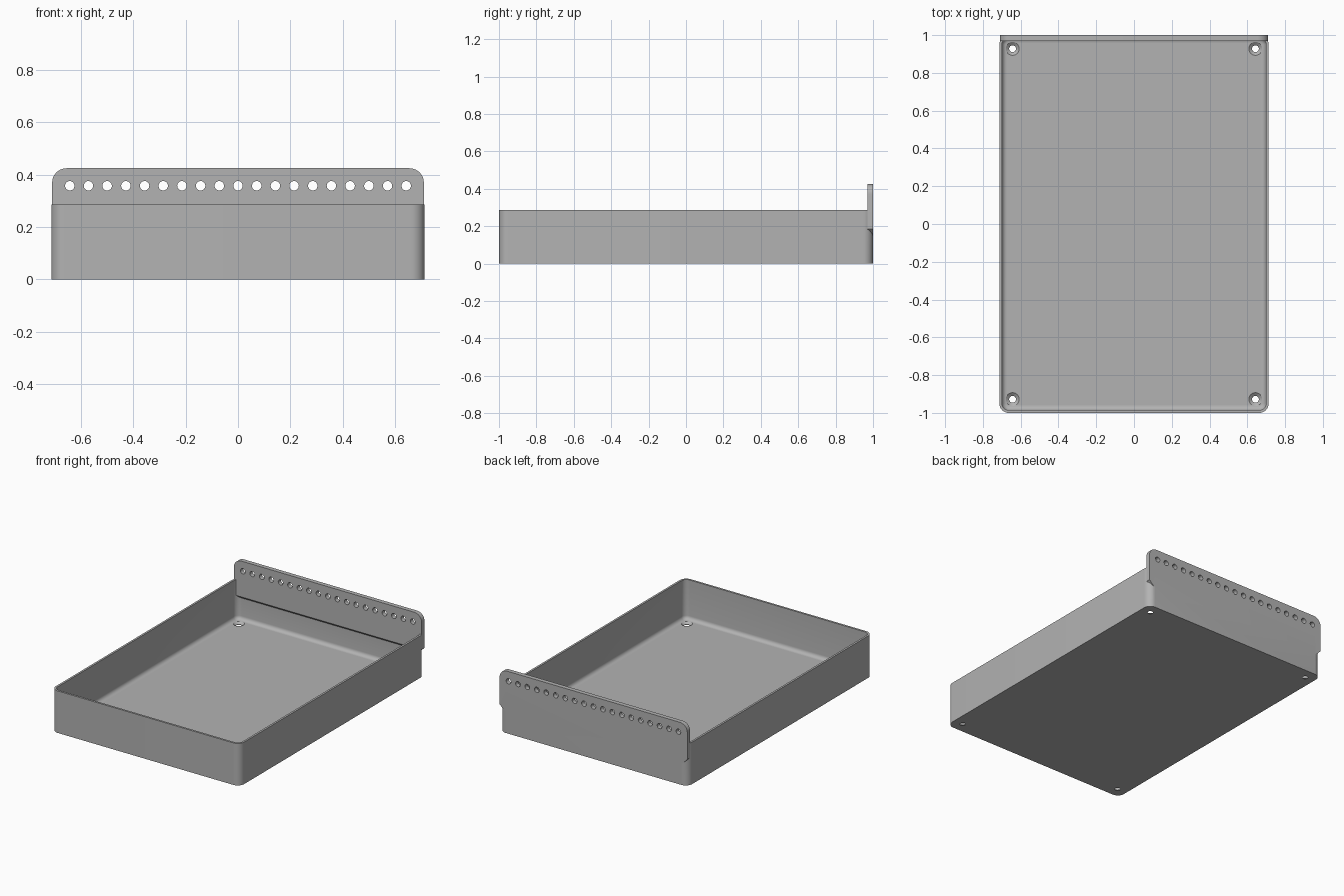
import bpy, bmesh, math
from mathutils import Vector

if "Cube" in bpy.data.objects:
    bpy.data.objects.remove(bpy.data.objects["Cube"], do_unlink=True)

HALF_W, HALF_L, WALL, FLOOR = 0.713, 1.0, 0.014, 0.016
RIM, PLATE_TOP, RADIUS, FILLET = 0.287, 0.425, 0.05, 0.026

grey = bpy.data.materials.new("plain grey")
grey.use_nodes = True
colour = (0.45, 0.45, 0.45, 1)
grey.diffuse_color = colour
grey.node_tree.nodes["Principled BSDF"].inputs["Base Color"].default_value = colour


def make_object(name, bm):
    bmesh.ops.recalc_face_normals(bm, faces=bm.faces)
    mesh = bpy.data.meshes.new(name)
    bm.to_mesh(mesh)
    bm.free()
    mesh.materials.append(grey)
    obj = bpy.data.objects.new(name, mesh)
    bpy.context.collection.objects.link(obj)
    return obj


def arc(cx, cy, r, start, steps=10):
    angles = [start + math.pi / 2 * i / steps for i in range(steps + 1)]
    return [(cx + r * math.cos(a), cy + r * math.sin(a)) for a in angles]


def rounded_loop(bm, inset, z):
    r = max(RADIUS - inset, 0.006)
    x, y = HALF_W - inset - r, HALF_L - inset - r
    points = []
    for i, (sx, sy) in enumerate([(1, 1), (-1, 1), (-1, -1), (1, -1)]):
        points += arc(sx * x, sy * y, r, i * math.pi / 2)
    return [bm.verts.new((px, py, z)) for px, py in points]


def apply_boolean(obj, other, operation):
    mod = obj.modifiers.new(operation, 'BOOLEAN')
    mod.operation, mod.solver, mod.object = operation, 'EXACT', other
    bpy.context.view_layer.objects.active = obj
    bpy.ops.object.modifier_apply(modifier=mod.name)
    bpy.data.objects.remove(other, do_unlink=True)


# Tray shell: outer wall, rim, inner wall, floor fillet
bm = bmesh.new()
sections = [(0, 0), (0, RIM), (WALL, RIM)]
for i in range(7):
    a = math.pi / 2 * i / 6
    sections.append((WALL + FILLET * (1 - math.cos(a)),
                     FLOOR + FILLET * (1 - math.sin(a))))
loops = [rounded_loop(bm, inset, z) for inset, z in sections]
for low, high in zip(loops, loops[1:]):
    for i in range(len(low)):
        j = (i + 1) % len(low)
        bm.faces.new((low[i], low[j], high[j], high[i]))
bm.faces.new(loops[0])
bm.faces.new(loops[-1])
tray = make_object("tray", bm)

# Back plate: rounded top corners, tapered lower ends, sloped underside
bm = bmesh.new()
half, r = 0.71, 0.055
outline = [(0.655, 0.13), (half, 0.185)]
outline += arc(half - r, PLATE_TOP - r, r, 0)
outline += [(-x, z) for x, z in reversed(outline)]
face = bm.faces.new([bm.verts.new((x, 0.97, z)) for x, z in outline])
extruded = bmesh.ops.extrude_face_region(bm, geom=[face])
bmesh.ops.translate(bm, vec=(0, 0.03, 0),
                    verts=[v for v in extruded["geom"] if isinstance(v, bmesh.types.BMVert)])
cut = bmesh.ops.bisect_plane(bm, geom=bm.verts[:] + bm.edges[:] + bm.faces[:],
                             plane_co=(0, 0.97, 0.18), plane_no=Vector((0, -1, -1)),
                             clear_outer=True)
bmesh.ops.holes_fill(bm, edges=[e for e in cut["geom_cut"] if isinstance(e, bmesh.types.BMEdge)])
apply_boolean(tray, make_object("back_plate", bm), 'UNION')


# Drilled holes: a row through the plate and countersunk ones in the floor
def add_drill(bm, r1, r2, depth, location, tilt=0):
    made = bmesh.ops.create_cone(bm, cap_ends=True, segments=24,
                                 radius1=r1, radius2=r2, depth=depth)
    for v in made["verts"]:
        if tilt:
            v.co = Vector((v.co.x, -v.co.z, v.co.y))
        v.co += Vector(location)


bm = bmesh.new()
for i in range(19):
    add_drill(bm, 0.018, 0.018, 0.1, ((i - 9) * 0.0714, 0.985, 0.358), 1)
apply_boolean(tray, make_object("plate_drills", bm), 'DIFFERENCE')

for name, r1, r2, depth, z in [("floor_drills", 0.018, 0.018, 0.1, 0),
                               ("countersinks", 0.018, 0.036, 0.014, FLOOR - 0.0065)]:
    bm = bmesh.new()
    for sx in (-1, 1):
        for sy in (-1, 1):
            add_drill(bm, r1, r2, depth, (sx * 0.643, sy * 0.928, z))
    apply_boolean(tray, make_object(name, bm), 'DIFFERENCE')

# Smooth curved surfaces, crisp edges
tray.name = "drilled_tray"
bpy.ops.object.select_all(action='DESELECT')
tray.select_set(True)
bpy.context.view_layer.objects.active = tray
bpy.ops.object.shade_smooth_by_angle(angle=math.radians(30))
